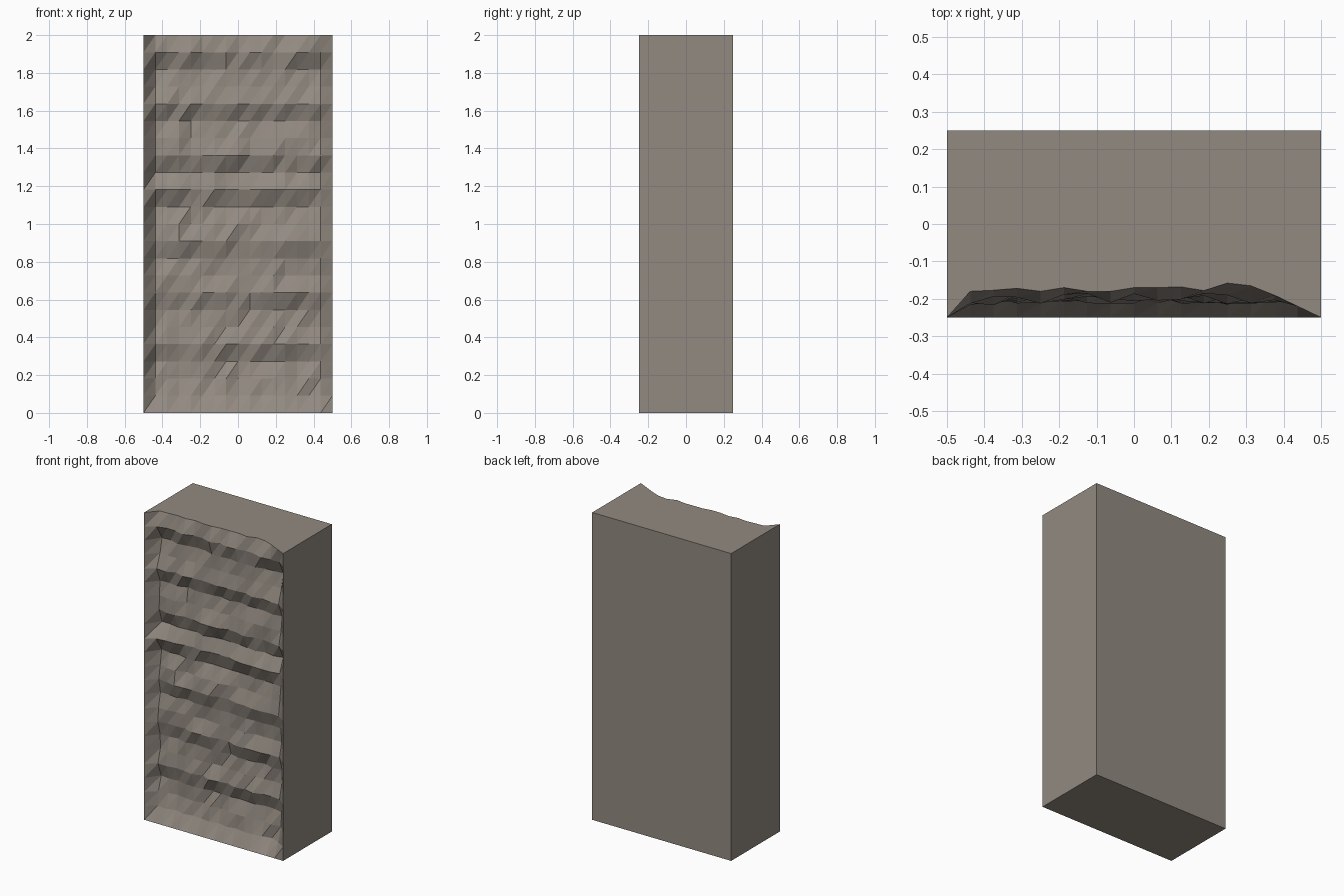
import bpy, bmesh, random

cube = bpy.data.objects.get("Cube")
if cube:
    bpy.data.objects.remove(cube, do_unlink=True)

random.seed(7)
WIDTH, DEPTH, HEIGHT = 1.0, 0.5, 2.0
COLS, ROWS = 16, 22
FRONT, BACK = -DEPTH / 2, DEPTH / 2
PROUD_ROWS = {4, 7, 10, 13, 15, 18, 21}   # ledges that jut forward
TOP_EDGE = [-.18, -.177, -.172, -.18, -.17, -.18, -.18, -.17,
            -.17, -.168, -.178, -.158, -.165, -.19, -.22]

stone = bpy.data.materials.new("warm grey stone")
stone.use_nodes = True
colour = (0.29, 0.255, 0.22, 1)
stone.diffuse_color = colour
stone.node_tree.nodes["Principled BSDF"].inputs["Base Color"].default_value = colour


def rock_depth(col, row):
    """Depth of the chiselled face; sides and foot stay at the block's front."""
    if col in (0, COLS) or row == 0:
        return FRONT
    if row == ROWS:
        return TOP_EDGE[col - 1]
    y = -0.185 + random.uniform(-0.016, 0.016)
    if row in PROUD_ROWS:
        y -= 0.016
    elif row + 1 in PROUD_ROWS:
        y += 0.016
    if row == 1:
        y -= 0.012
    return y


bm = bmesh.new()

# Chiselled front face
grid = [[bm.verts.new((WIDTH * (c / COLS - 0.5), rock_depth(c, r), HEIGHT * r / ROWS))
         for c in range(COLS + 1)] for r in range(ROWS + 1)]
for low, high in zip(grid, grid[1:]):
    for c in range(COLS):
        bm.faces.new((low[c], low[c + 1], high[c + 1]))
        bm.faces.new((low[c], high[c + 1], high[c]))

# Plain sides, top and bottom, closed by a flat back
rim = [e for e in bm.edges if e.is_boundary]
walls = bmesh.ops.extrude_edge_only(bm, edges=rim)["geom"]
for v in walls:
    if isinstance(v, bmesh.types.BMVert):
        v.co.y = BACK
bmesh.ops.holes_fill(bm, edges=[e for e in bm.edges if e.is_boundary], sides=0)
bmesh.ops.recalc_face_normals(bm, faces=bm.faces[:])

mesh = bpy.data.meshes.new("rock_block")
bm.to_mesh(mesh)
bm.free()
mesh.materials.append(stone)
block = bpy.data.objects.new("rock_block", mesh)
bpy.context.collection.objects.link(block)
